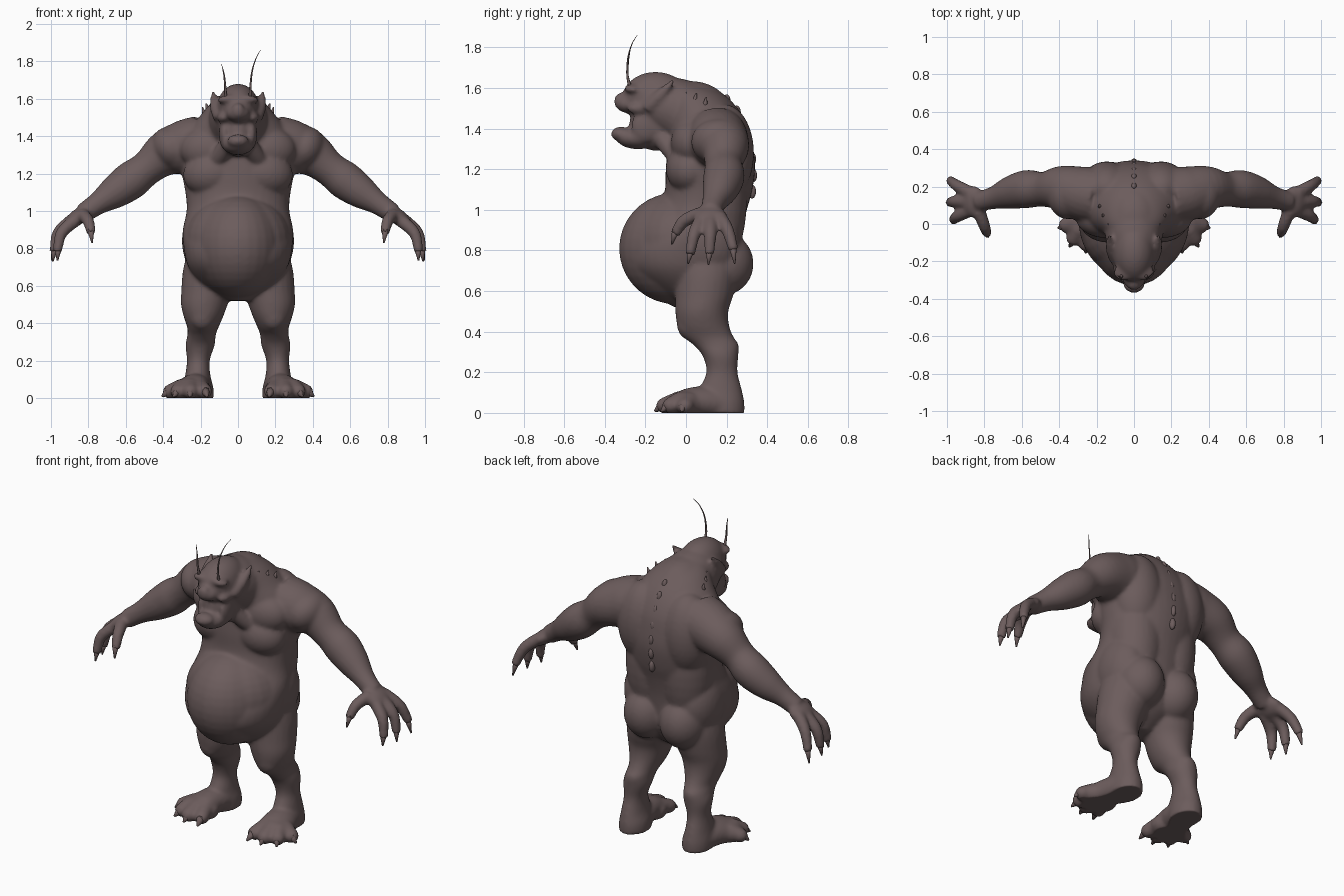
import bpy, bmesh, math
from mathutils import Vector, Matrix, Quaternion

skin = bpy.data.materials.new("brown_grey_skin")
skin.diffuse_color = (0.15, 0.108, 0.108, 1)


def spline(pts, steps):
    """Smooth path through rows of any length."""
    out, n = [], len(pts)
    for i in range(n - 1):
        rows = [pts[max(i - 1, 0)], pts[i], pts[i + 1], pts[min(i + 2, n - 1)]]
        for k in range(steps):
            t = k / steps
            out.append([0.5 * (2 * b + (c - a) * t + (2 * a - 5 * b + 4 * c - d) * t * t
                               + (3 * b - a - 3 * c + d) * t ** 3) for a, b, c, d in zip(*rows)])
    out.append(list(pts[-1]))
    return out


def sweep(bm, pts, level=False, side=1, steps=5, seg=20):
    """Closed tube through rows (x, y, z, rx[, ry]); level keeps rings horizontal."""
    rows = spline([p if len(p) == 5 else (*p, p[3]) for p in pts], steps)
    centres = [Vector((r[0] * side, r[1], r[2])) for r in rows]
    rings = []
    for i, r in enumerate(rows):
        q = Quaternion()
        if not level:
            d = centres[min(i + 1, len(rows) - 1)] - centres[max(i - 1, 0)]
            q = Vector((0, 0, 1)).rotation_difference(d.normalized())
        rings.append([bm.verts.new(centres[i] + q @ Vector((r[3] * math.cos(a), r[4] * math.sin(a), 0)))
                      for a in (math.tau * k / seg for k in range(seg))])
    for a, b in zip(rings, rings[1:]):
        for k in range(seg):
            bm.faces.new((a[k], a[(k + 1) % seg], b[(k + 1) % seg], b[k]))
    bm.faces.new(rings[0][::-1])
    bm.faces.new(rings[-1])


def blob(bm, c, r, side=1, tilt=0):
    m = (Matrix.Translation((c[0] * side, c[1], c[2])) @ Matrix.Rotation(tilt * side, 4, 'Y')
         @ Matrix.Diagonal((*r, 1)))
    bmesh.ops.create_uvsphere(bm, u_segments=28, v_segments=18, radius=1, matrix=m)


def finish(bm, name):
    bmesh.ops.recalc_face_normals(bm, faces=bm.faces[:])
    me = bpy.data.meshes.new(name)
    bm.to_mesh(me)
    bm.free()
    me.materials.append(skin)
    ob = bpy.data.objects.new(name, me)
    bpy.context.collection.objects.link(ob)
    for p in me.polygons:
        p.use_smooth = True
    return ob


body = bmesh.new()

# torso with pot belly, hunched back
sweep(body, [(0, .02, .52, .06, .08), (0, .02, .60, .19, .19), (0, -.01, .70, .265, .27),
             (0, -.01, .80, .29, .28), (0, .03, .90, .295, .25), (0, .08, 1.0, .275, .22),
             (0, .11, 1.09, .28, .215), (0, .12, 1.2, .30, .22), (0, .12, 1.3, .31, .212),
             (0, .11, 1.4, .285, .20), (0, .08, 1.5, .21, .175), (0, .03, 1.58, .14, .14),
             (0, -.03, 1.63, .06, .08)], level=True, seg=40)
blob(body, (0, -.05, .81), (.24, .28, .275))
blob(body, (0, -.02, .84), (.285, .255, .25))

# hunched neck, skull, throat
sweep(body, [(0, .10, 1.38, .12), (0, .06, 1.43, .165), (0, -.04, 1.49, .158), (0, -.12, 1.515, .14),
             (0, -.2, 1.53, .11)], seg=28)
blob(body, (0, .02, 1.50), (.15, .19, .135))
blob(body, (0, -.15, 1.55), (.113, .165, .13))
blob(body, (0, -.14, 1.42), (.10, .14, .13))
# muzzle, nose, lower jaw and lip
blob(body, (0, -.28, 1.522), (.066, .068, .046))
blob(body, (0, -.325, 1.535), (.036, .03, .042))
blob(body, (0, -.235, 1.355), (.086, .11, .056))
blob(body, (0, -.32, 1.374), (.058, .05, .036))

for s in (1, -1):
    # brow, cheekbone, jaw side, pointed ear
    blob(body, (.055, -.26, 1.60), (.055, .045, .022), s, .2)
    blob(body, (.078, -.225, 1.50), (.035, .065, .03), s)
    blob(body, (.072, -.20, 1.41), (.03, .07, .08), s)
    sweep(body, [(.095, -.19, 1.50, .038), (.12, -.13, 1.56, .032), (.135, -.06, 1.64, .009)], side=s, seg=12)
    # chest, neck cords, shoulder blades, flanks, buttocks
    blob(body, (.135, .02, 1.205), (.16, .12, .125), s, .2)
    blob(body, (.15, .03, 1.33), (.16, .105, .12), s)
    sweep(body, [(.05, -.12, 1.36, .05), (.10, -.07, 1.29, .045), (.15, -.02, 1.22, .03)], side=s)
    blob(body, (.145, .19, 1.28), (.15, .145, .24), s)
    blob(body, (.115, .145, 1.05), (.155, .155, .36), s)
    blob(body, (.18, .10, .84), (.12, .165, .19), s)
    blob(body, (.12, .185, .735), (.135, .148, .155), s)
    # arm
    sweep(body, [(.20, .15, 1.36, .15), (.29, .165, 1.34, .145), (.39, .19, 1.305, .122),
                 (.485, .185, 1.23, .093), (.57, .187, 1.165, .102), (.66, .168, 1.10, .088),
                 (.75, .14, 1.04, .061), (.83, .12, .985, .053)], side=s, seg=24)
    blob(body, (.355, .165, 1.335), (.105, .14, .12), s, .6)
    # palm, fingers, thumb
    blob(body, (.86, .12, .965), (.07, .085, .042), s, .65)
    for base, knuckle, tip in (((.87, .165, .965), (.945, .205, .90), (.985, .235, .80)),
                               ((.88, .12, .955), (.96, .12, .885), (.985, .115, .78)),
                               ((.87, .075, .95), (.945, .04, .88), (.965, .02, .78)),
                               ((.83, .07, .98), (.80, -.01, .945), (.785, -.055, .88))):
        sweep(body, [(*base, .036), (*knuckle, .032), (*tip, .025)], side=s, seg=14)
    # leg
    sweep(body, [(.15, .10, .78, .12, .15), (.155, .10, .68, .14, .15), (.165, .09, .58, .138, .143),
                 (.18, .078, .50, .125, .131), (.185, .085, .43, .104, .128), (.188, .11, .375, .083, .124),
                 (.195, .148, .335, .076, .112), (.203, .17, .28, .078, .088), (.212, .177, .2, .061, .077),
                 (.215, .172, .12, .068, .102), (.212, .182, .05, .082, .106), (.212, .182, -.01, .082, .106)],
          level=True, side=s, seg=24)
    blob(body, (.19, .015, .44), (.07, .06, .08), s)
    # foot and toes
    sweep(body, [(.21, .19, .045, .08, .07), (.235, .08, .055, .09, .075), (.26, -.01, .05, .10, .06),
                 (.265, -.06, .035, .09, .04)], side=s)
    blob(body, (.255, .0, .04), (.115, .095, .07), s)
    for base, tip in (((.205, -.02, .055), (.18, -.09, .036)), ((.25, -.03, .06), (.255, -.105, .036)),
                      ((.29, -.02, .06), (.32, -.075, .036)), ((.30, .02, .055), (.36, -.005, .034))):
        sweep(body, [(*base, .05), (*tip, .042)], side=s, seg=14)
        blob(body, tip, (.043, .043, .04), s)

ob = finish(body, "body")
bpy.context.view_layer.objects.active = ob
ob.select_set(True)
# blend the masses into one skin
rm = ob.modifiers.new("blend", 'REMESH')
rm.mode = 'VOXEL'
rm.voxel_size = 0.0105
rm.use_smooth_shade = True
sm = ob.modifiers.new("soften", 'SMOOTH')
sm.factor = 0.5
sm.iterations = 8
for name in ("blend", "soften"):
    bpy.ops.object.modifier_apply(modifier=name)
# flat soles
for v in ob.data.vertices:
    v.co.z = max(v.co.z, 0)
if not ob.data.materials:
    ob.data.materials.append(skin)

# finger and toe claws
claws = bmesh.new()
for s in (1, -1):
    for a, b in (((.978, .23, .82), (.996, .24, .735)), ((.982, .116, .80), (.99, .11, .73)),
                 ((.962, .022, .80), (.965, .01, .735)), ((.788, -.05, .90), (.78, -.07, .83))):
        sweep(claws, [(*a, .02), (*b, .004)], side=s, steps=2, seg=10)
    for a, b in (((.175, -.11, .035), (.165, -.152, .008)), ((.255, -.12, .035), (.258, -.155, .008)),
                 ((.325, -.09, .035), (.345, -.122, .008)), ((.375, -.015, .033), (.406, -.022, .008))):
        sweep(claws, [(*a, .026), (*b, .005)], side=s, steps=2, seg=10)
finish(claws, "claws")

# low knobs down the spine, small thorns over the shoulders
thorns = bmesh.new()
for y, z in ((.13, 1.57), (.20, 1.535), (.25, 1.48), (.285, 1.41), (.31, 1.33), (.325, 1.25), (.33, 1.17), (.325, 1.09)):
    blob(thorns, (0, y, z), (.017, .02, .034))
for s in (1, -1):
    for x, y, z in ((.125, -.01, 1.55), (.155, .04, 1.545), (.175, .09, 1.525)):
        sweep(thorns, [(x, y, z - .03, .02), (x + .015, y + .01, z + .03, .003)], side=s, steps=2, seg=10)
finish(thorns, "spine_thorns")

# thin curved feelers on the brow, one shorter
feelers = bmesh.new()
sweep(feelers, [(.065, -.27, 1.59, .010), (.066, -.288, 1.66, .006), (.076, -.285, 1.75, .004),
                (.098, -.265, 1.82, .0022), (.12, -.24, 1.86, .001)], seg=8)
sweep(feelers, [(-.066, -.27, 1.59, .010), (-.068, -.288, 1.66, .006), (-.075, -.285, 1.73, .004),
                (-.088, -.275, 1.785, .001)], seg=8)
finish(feelers, "feelers")
